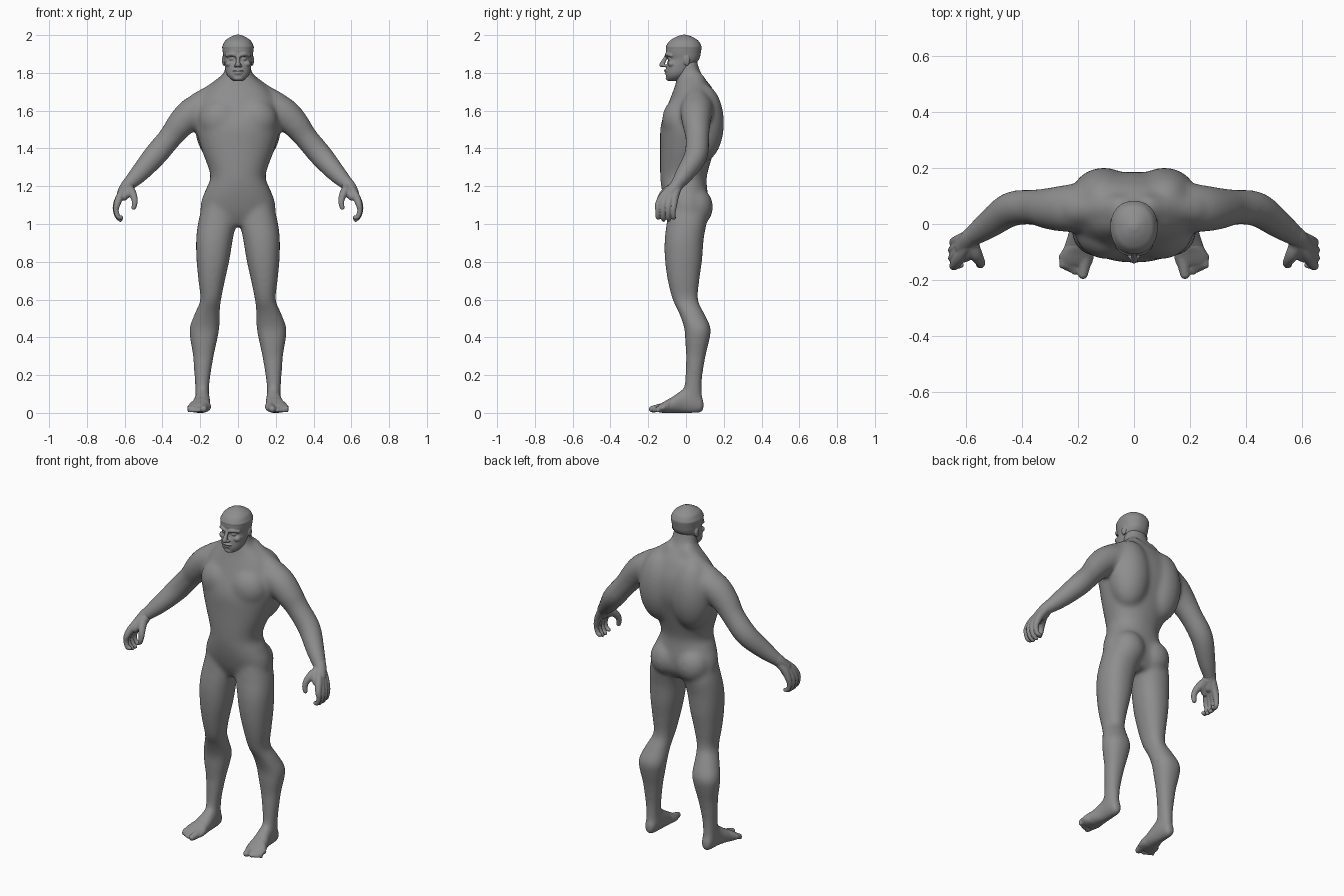
import bpy, bmesh
from math import cos, sin, pi, copysign
from mathutils import Vector, Matrix

grey = bpy.data.materials.new("dark_grey")
grey.diffuse_color = (.27, .27, .27, 1)


def spline(rows, steps=6):
    """Catmull-Rom resampling of rows of numbers."""
    rows = [Vector(r) for r in rows]
    out = []
    for i in range(len(rows) - 1):
        p0, p1 = rows[max(i - 1, 0)], rows[i]
        p2, p3 = rows[i + 1], rows[min(i + 2, len(rows) - 1)]
        for k in range(steps):
            t = k / steps
            out.append(0.5 * (2 * p1 + (p2 - p0) * t + (2 * p0 - 5 * p1 + 4 * p2 - p3) * t * t
                              + (3 * p1 - p0 - 3 * p2 + p3) * t ** 3))
    return out + [rows[-1]]


def skin(bm, rings):
    loops = [[bm.verts.new(p) for p in ring] for ring in rings]
    n = len(loops[0])
    for a, b in zip(loops, loops[1:]):
        for i in range(n):
            bm.faces.new((a[i], a[(i + 1) % n], b[(i + 1) % n], b[i]))
    bm.faces.new(loops[0][::-1])
    bm.faces.new(loops[-1])


def loft(bm, secs, axis='z', side=1, n=2.2, count=40):
    """Sections: position along axis, x min, x max, other min, other max."""
    rings = []
    for t, x0, x1, b0, b1 in spline(secs):
        ring = []
        for i in range(count):
            a = 2 * pi * i / count
            c, d = (copysign(abs(v) ** (2 / n), v) for v in (cos(a), sin(a)))
            x = side * ((x0 + x1) / 2 + c * (x1 - x0) / 2)
            b = (b0 + b1) / 2 + d * (b1 - b0) / 2
            ring.append((x, b, t) if axis == 'z' else (x, t, b))
        rings.append(ring)
    skin(bm, rings)


def blob(bm, centre, radii):
    m = Matrix.Translation(centre) @ Matrix.Diagonal((*radii, 1))
    bmesh.ops.create_uvsphere(bm, u_segments=24, v_segments=16, radius=1, matrix=m)


def tube(bm, pts, side=1, count=20):
    """Round limb through points (x, y, z, radius) with rounded tip."""
    path = [(Vector((side * p[0], p[1], p[2])), p[3]) for p in spline(pts)]
    rings = []
    for i, (c, r) in enumerate(path):
        tan = path[min(i + 1, len(path) - 1)][0] - path[max(i - 1, 0)][0]
        u = tan.cross(Vector((0, 1, 0.1))).normalized()
        v = tan.cross(u).normalized()
        rings.append([c + r * (cos(2 * pi * k / count) * u + sin(2 * pi * k / count) * v)
                      for k in range(count)])
    skin(bm, rings)
    c, r = path[-1]
    blob(bm, c, (r, r, r))


def finish(bm, name, voxel, smooth):
    """Fuse overlapping pieces into one smooth skin."""
    bmesh.ops.recalc_face_normals(bm, faces=bm.faces)
    me = bpy.data.meshes.new(name)
    bm.to_mesh(me)
    bm.free()
    me.materials.append(grey)
    ob = bpy.data.objects.new(name, me)
    bpy.context.collection.objects.link(ob)
    rm = ob.modifiers.new("fuse", 'REMESH')
    rm.mode = 'VOXEL'
    rm.voxel_size = voxel
    rm.use_smooth_shade = True
    sm = ob.modifiers.new("soften", 'SMOOTH')
    sm.factor = 0.5
    sm.iterations = smooth


# Torso and neck
body = bmesh.new()
loft(body, [(0.99, -.09, .09, -.06, .08), (1.05, -.19, .19, -.092, .115), (1.12, -.195, .195, -.115, .12),
            (1.19, -.168, .168, -.13, .112), (1.26, -.147, .147, -.137, .112), (1.40, -.195, .195, -.137, .152),
            (1.52, -.226, .226, -.134, .184), (1.62, -.22, .22, -.10, .18), (1.70, -.175, .175, -.07, .15),
            (1.74, -.135, .135, -.056, .125), (1.79, -.08, .08, -.046, .084), (1.85, -.066, .066, -.04, .062),
            (1.90, -.05, .05, -.03, .055)])
for s in (1, -1):
    # Back muscles, chest, buttocks
    blob(body, (s * .108, .085, 1.535), (.122, .117, .21))
    blob(body, (s * .09, -.03, 1.55), (.12, .097, .12))
    blob(body, (s * .086, .052, 1.09), (.098, .092, .105))
    # Trapezius
    tube(body, [(.03, .05, 1.765, .055), (.12, .056, 1.69, .06), (.20, .055, 1.635, .068)], s)
    # Legs
    loft(body, [(1.12, .02, .18, -.09, .10), (1.02, .008, .209, -.101, .11), (.92, .027, .222, -.113, .094),
                (.81, .045, .22, -.112, .086), (.70, .069, .21, -.097, .071), (.60, .089, .2, -.072, .064),
                (.53, .096, .228, -.038, .095), (.45, .098, .257, -.01, .131), (.38, .111, .252, -.005, .123),
                (.31, .126, .24, 0, .106), (.23, .14, .234, -.002, .092), (.15, .151, .228, -.008, .084),
                (.04, .156, .224, -.02, .088)], side=s)
    # Feet
    loft(body, [(.096, .172, .208, .015, .06), (.08, .158, .22, .0, .09), (.03, .151, .226, -.003, .135),
                (-.01, .148, .228, -.003, .13), (-.06, .144, .244, -.002, .095), (-.11, .143, .262, -.001, .062),
                (-.14, .152, .258, .004, .042)], 'y', s)
    # Arms
    tube(body, [(.10, .06, 1.64, .082), (.19, .058, 1.61, .088), (.25, .055, 1.58, .084),
                (.305, .055, 1.527, .075), (.36, .06, 1.457, .064), (.44, .052, 1.362, .063),
                (.522, -.005, 1.268, .051), (.585, -.05, 1.205, .036)], s)
finish(body, "body", .0075, 45)

# Forefeet with toes
feet = bmesh.new()
for s in (1, -1):
    loft(feet, [(-.045, .17, .22, .02, .06), (-.07, .15, .24, .001, .083), (-.11, .143, .264, 0, .063),
                (-.14, .149, .264, .002, .045), (-.150, .156, .255, .008, .035)], 'y', s)
    tube(feet, [(.175, -.11, .03, .026), (.177, -.145, .025, .022), (.182, -.179, .02, .018)], s)
    for k in range(4):
        x, tip = .209 + .0155 * k, -.172 + .008 * k
        tube(feet, [(x, -.11, .03, .014), (x, -.145, .025, .012), (x + .002, tip, .012, .0105)], s)
finish(feet, "feet_toes", .005, 5)

# Hands with curled fingers
hands = bmesh.new()
for s in (1, -1):
    tube(hands, [(.55, -.025, 1.24, .038), (.585, -.05, 1.205, .034), (.607, -.08, 1.165, .033)], s)
    # Thumb web
    tube(hands, [(.58, -.06, 1.195, .03), (.58, -.095, 1.172, .026), (.605, -.115, 1.145, .022)], s)
    for k in range(4):
        f = k - 1.5
        y = -.105 + .0275 * f
        x = .646 - .004 * abs(f)
        tube(hands, [(.592, -.058 + .010 * f, 1.195, .022), (.622, -.088 + .02 * f, 1.15, .0215),
                     (x, y, 1.105, .0175), (x + .005, y - .003, 1.07, .0135),
                     (x - .006, y - .003, 1.038, .0125), (x - .022, y, 1.016 + .012 * abs(f), .011)], s)
    # Thumb
    tube(hands, [(.585, -.06, 1.195, .026), (.566, -.105, 1.172, .024), (.55, -.133, 1.14, .018),
                 (.547, -.143, 1.11, .015), (.552, -.145, 1.087, .0125)], s)
finish(hands, "hands", .0035, 6)

# Head
head = bmesh.new()
loft(head, [(1.757, -.022, .022, -.093, -.05), (1.775, -.047, .047, -.104, -.01), (1.80, -.063, .063, -.107, .02),
            (1.84, -.071, .071, -.104, .045), (1.873, -.075, .075, -.095, .07), (1.905, -.08, .08, -.106, .078),
            (1.94, -.082, .082, -.104, .081), (1.97, -.067, .067, -.085, .064), (1.99, -.041, .041, -.054, .035),
            (2.002, -.012, .012, -.02, 0)], n=2.2)
# Nose, lips, chin
tube(head, [(0, -.098, 1.897, .009), (0, -.115, 1.868, .011), (0, -.128, 1.843, .0135)])
blob(head, (0, -.104, 1.812), (.030, .013, .007))
blob(head, (0, -.102, 1.798), (.024, .012, .006))
blob(head, (0, -.090, 1.772), (.028, .018, .014))
for s in (1, -1):
    # Nostrils, brow, eyes, cheeks, ears
    blob(head, (s * .013, -.114, 1.838), (.010, .012, .008))
    tube(head, [(.010, -.103, 1.893, .010), (.034, -.099, 1.899, .0105), (.058, -.078, 1.892, .009)], s)
    blob(head, (s * .031, -.083, 1.874), (.015, .014, .010))
    blob(head, (s * .046, -.074, 1.848), (.022, .023, .018))
    blob(head, (s * .076, .004, 1.866), (.009, .017, .028))
# Hair cap
loft(head, [(1.915, -.06, .06, -.08, .07), (1.932, -.0835, .0835, -.1065, .0825), (1.95, -.079, .079, -.101, .078),
            (1.972, -.0665, .0665, -.084, .0635), (1.99, -.041, .041, -.054, .035)], n=2.2)
finish(head, "head", .0032, 5)
